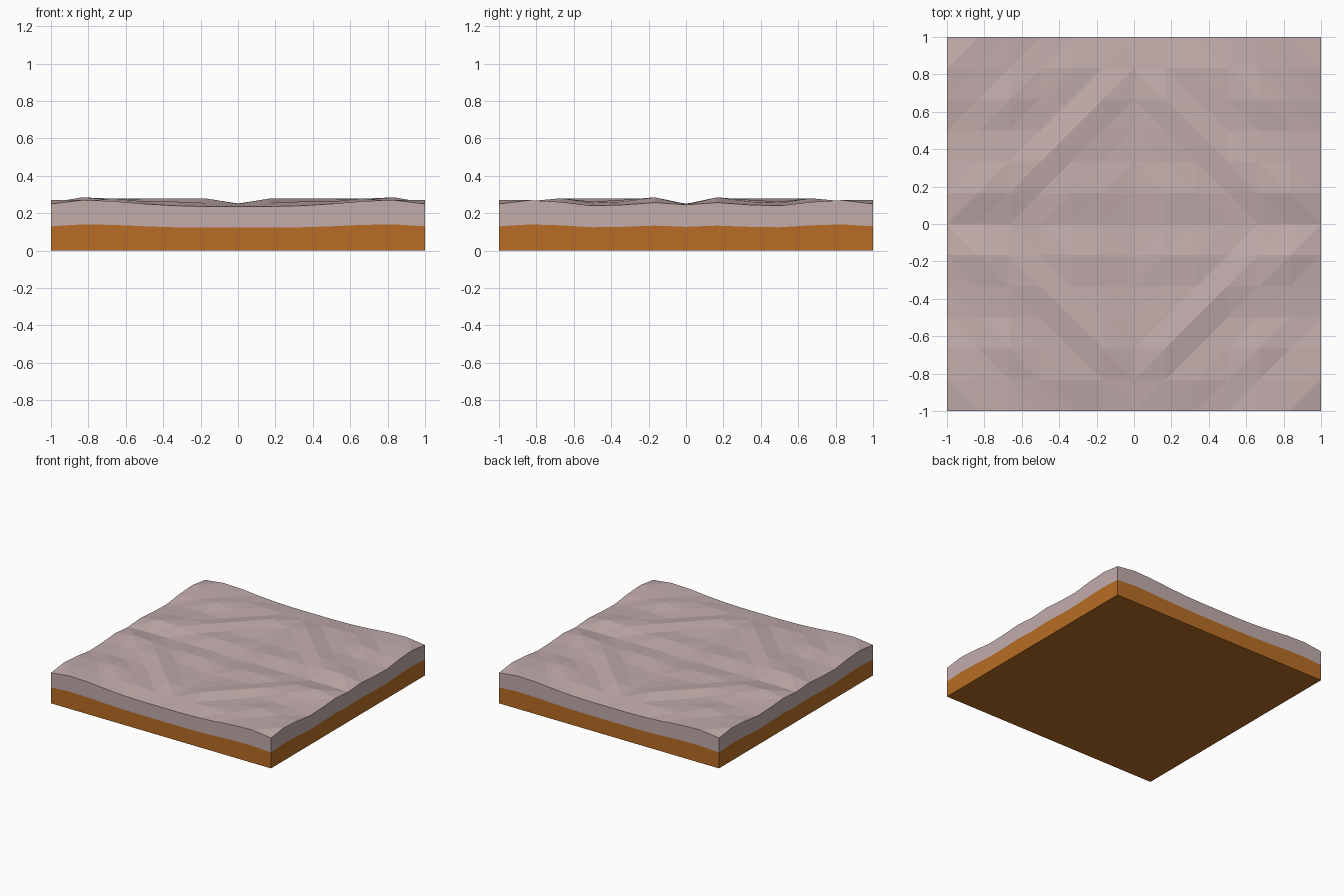
import bpy, bmesh

if "Cube" in bpy.data.objects:
    bpy.data.objects.remove(bpy.data.objects["Cube"])

N = 12            # cells per side
SPLIT = 0.52      # height share of the lower layer at the rim

# Surface heights (thousandths) of one quadrant: rows by |y|, columns by |x|
QUADRANT = [
    [240, 252, 252, 250, 250, 250, 245],
    [252, 268, 272, 262, 278, 285, 257],
    [248, 255, 262, 278, 272, 262, 245],
    [250, 262, 278, 256, 262, 255, 240],
    [252, 278, 256, 262, 280, 262, 260],
    [250, 255, 262, 262, 265, 268, 270],
    [236, 236, 240, 250, 265, 270, 250],
]


def height(i, j):
    return QUADRANT[abs(j - N // 2)][abs(i - N // 2)] / 1000


def point(i, j, share):
    return (i * 2 / N - 1, j * 2 / N - 1, height(i, j) * share)


def rim():
    """Grid positions around the border, counter-clockwise."""
    return ([(i, 0) for i in range(N)] + [(N, j) for j in range(N)] +
            [(i, N) for i in range(N, 0, -1)] + [(0, j) for j in range(N, 0, -1)])


def add_wall(bm, low, high):
    """Side strip around the border between two height shares."""
    loop = rim()
    lo = [bm.verts.new(point(i, j, low)) for i, j in loop]
    hi = [bm.verts.new(point(i, j, high)) for i, j in loop]
    for k in range(len(loop)):
        n = (k + 1) % len(loop)
        bm.faces.new((lo[k], lo[n], hi[n], hi[k]))
    return lo


def finish(bm, name, color):
    bmesh.ops.remove_doubles(bm, verts=bm.verts, dist=1e-5)
    mesh = bpy.data.meshes.new(name)
    bm.to_mesh(mesh)
    bm.free()
    mat = bpy.data.materials.new(name + "_color")
    mat.diffuse_color = (*color, 1)
    mat.use_nodes = True
    mat.node_tree.nodes["Principled BSDF"].inputs["Base Color"].default_value = mat.diffuse_color
    mesh.materials.append(mat)
    obj = bpy.data.objects.new(name, mesh)
    bpy.context.collection.objects.link(obj)


# Upper layer: rippled faceted surface with side strip
bm = bmesh.new()
add_wall(bm, SPLIT, 1)
grid = [[bm.verts.new(point(i, j, 1)) for j in range(N + 1)] for i in range(N + 1)]
for i in range(N):
    for j in range(N):
        a, b = grid[i][j], grid[i + 1][j]
        c, d = grid[i + 1][j + 1], grid[i][j + 1]
        # Diagonals run around the centre so the facets form diamonds
        if (i < N // 2) == (j < N // 2):
            tris = ((a, b, d), (b, c, d))
        else:
            tris = ((a, b, c), (a, c, d))
        for t in tris:
            bm.faces.new(t)
finish(bm, "ground_surface", (0.54, 0.415, 0.41))

# Lower layer: soil walls and flat underside
bm = bmesh.new()
bottom = add_wall(bm, 0, SPLIT)
bm.faces.new(bottom[::-1])
finish(bm, "soil_base", (0.48, 0.152, 0.018))
